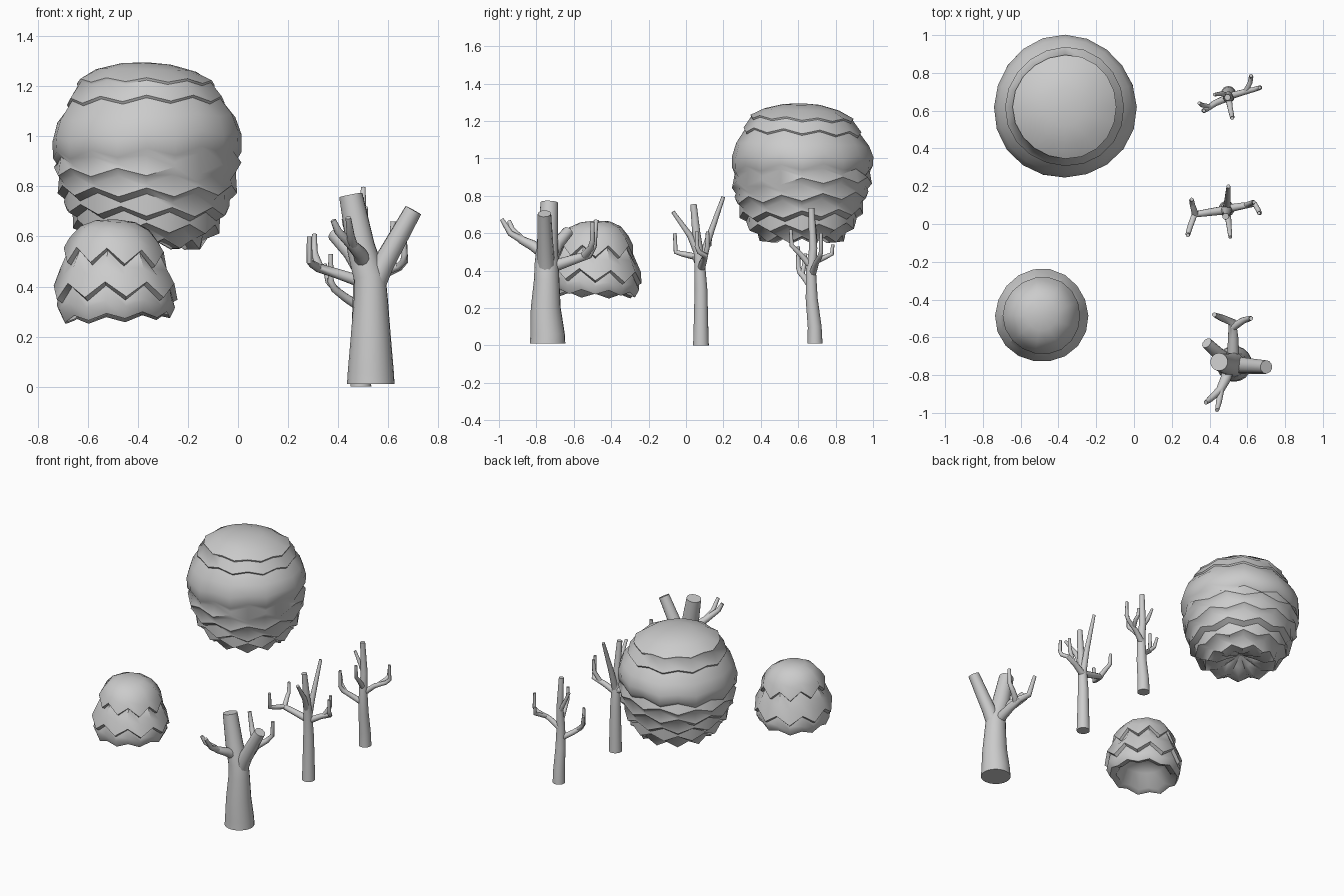
import bpy, bmesh, math
from mathutils import Vector


def finish(bm, name, angle):
    bmesh.ops.recalc_face_normals(bm, faces=bm.faces[:])
    me = bpy.data.meshes.new(name)
    bm.to_mesh(me)
    bm.free()
    ob = bpy.data.objects.new(name, me)
    bpy.context.collection.objects.link(ob)
    bpy.ops.object.select_all(action='DESELECT')
    ob.select_set(True)
    bpy.context.view_layer.objects.active = ob
    bpy.ops.object.shade_smooth_by_angle(angle=math.radians(angle))
    return ob


def bridge(bm, a, b):
    n = len(a)
    for i in range(n):
        bm.faces.new((a[i], a[(i + 1) % n], b[(i + 1) % n], b[i]))


def tube(bm, points, sides):
    """Capped tapered limb through (x, y, z, radius) points."""
    P = [Vector(p[:3]) for p in points]
    rings = []
    u = Vector((1, 0.37, 0.1))
    for i, p in enumerate(P):
        if i == 0:
            t = (P[1] - p).normalized()
            if p.z < 0.05:
                t = Vector((0, 0, 1))
        elif i == len(P) - 1:
            t = (p - P[i - 1]).normalized()
        else:
            t = ((P[i + 1] - p).normalized() + (p - P[i - 1]).normalized()).normalized()
        u = u - t * u.dot(t)
        if u.length < 0.15:
            u = t.orthogonal()
        u.normalize()
        v = t.cross(u)
        r = points[i][3]
        rings.append([bm.verts.new(p + r * (u * math.cos(a) + v * math.sin(a)))
                      for a in (2 * math.pi * k / sides for k in range(sides))])
    for a, b in zip(rings, rings[1:]):
        bridge(bm, a, b)
    bm.faces.new(rings[0])
    bm.faces.new(rings[-1])


def tree(name, limbs):
    bm = bmesh.new()
    for i, limb in enumerate(limbs):
        tube(bm, limb, 20 if i == 0 else 10)
    finish(bm, name, 50)


def canopy(name, cx, cy, profile, zigs, lean):
    """Leaf tiers: rings of (radius, z, zigzag height, zigzag phase)."""
    bm = bmesh.new()
    n = zigs * 2
    rings = []
    for r, z, amp, ph in profile[1:-1]:
        ring = []
        for k in range(n):
            a = 2 * math.pi * k / n
            s = 1 if (k + ph) % 2 else -1
            rr = r * (1 + 0.012 * math.sin(3 * a + 9 * z))
            # each tier tips a little differently
            zz = z + s * amp + lean * r * math.sin(a + 8 * z)
            ring.append(bm.verts.new((cx + rr * math.cos(a), cy + rr * math.sin(a), zz)))
        rings.append(ring)
    for a, b in zip(rings, rings[1:]):
        bridge(bm, a, b)
    for ring, end in ((rings[0], profile[0]), (rings[-1], profile[-1])):
        c = bm.verts.new((cx, cy, end[1]))
        for k in range(n):
            bm.faces.new((c, ring[k], ring[(k + 1) % n]))
    finish(bm, name, 50)


# Large round canopy
canopy("large_canopy", -0.365, 0.62, [
    (0, 1.295, 0, 0), (0.10, 1.288, 0, 0), (0.20, 1.262, 0, 0), (0.275, 1.215, .008, 0),
    (0.272, 1.205, .008, 0), (0.315, 1.14, .012, 0), (0.309, 1.13, .012, 0),
    (0.355, 1.07, .005, 0), (0.378, 1.00, .01, 0), (0.376, .94, .016, 0), (0.360, .915, .016, 0),
    (0.374, .87, .016, 1), (0.352, .84, .016, 1),
    (0.358, .79, .018, 0), (0.330, .765, .018, 0),
    (0.330, .71, .018, 1), (0.295, .69, .018, 1),
    (0.292, .64, .018, 0), (0.245, .62, .018, 0),
    (0.225, .575, .018, 1), (0.16, .565, .012, 1), (0.09, .60, .008, 1), (0, .635, 0, 0)], 10, 0.04)

# Small bushy canopy with three skirts and a hollow underside
canopy("small_canopy", -0.488, -0.485, [
    (0, .668, 0, 0), (0.08, .66, 0, 0), (0.14, .63, .003, 0), (0.182, .575, .01, 0),
    (0.205, .515, .030, 0), (0.188, .505, .030, 0),
    (0.220, .45, .015, 0), (0.247, .375, .030, 0), (0.225, .362, .030, 0),
    (0.236, .32, .012, 0), (0.215, .275, .012, 0), (0.175, .285, .01, 0),
    (0.13, .37, 0, 0), (0, .42, 0, 0)], 9, 0.06)

# Thick forked tree
tree("thick_tree", [
    [(.53, -.74, .01, .095), (.53, -.74, .06, .092), (.53, -.75, .2, .08), (.53, -.745, .35, .068),
     (.525, -.745, .44, .064), (.49, -.74, .56, .056), (.45, -.73, .765, .047)],
    [(.53, -.745, .38, .05), (.58, -.75, .49, .044), (.70, -.757, .705, .036)],
    [(.51, -.73, .44, .036), (.45, -.69, .54, .034), (.385, -.63, .61, .030)],
    [(.525, -.72, .42, .034), (.525, -.60, .46, .027), (.52, -.52, .485, .022),
     (.46, -.495, .53, .018), (.425, -.48, .67, .012)],
    [(.525, -.545, .48, .022), (.58, -.51, .52, .017), (.615, -.50, .56, .014), (.62, -.50, .66, .011)],
    [(.50, -.77, .50, .032), (.485, -.82, .535, .028), (.455, -.88, .565, .022),
     (.40, -.93, .62, .016), (.38, -.945, .665, .011)],
    [(.46, -.87, .56, .02), (.45, -.94, .60, .016), (.44, -.985, .675, .011)]])

# Slim tree in the middle
tree("middle_tree", [
    [(.49, .08, 0, .042), (.49, .08, .1, .039), (.49, .08, .3, .034), (.49, .072, .46, .028),
     (.49, .055, .6, .022), (.485, .04, .755, .017)],
    [(.49, .08, .43, .022), (.495, .12, .57, .018), (.5, .2, .795, .010)],
    [(.49, .06, .50, .02), (.5, .02, .59, .016), (.51, -.07, .715, .010)],
    [(.49, .075, .42, .024), (.40, .062, .45, .02), (.32, .05, .475, .018),
     (.295, -.02, .49, .015), (.285, -.055, .50, .013), (.285, -.06, .6, .010)],
    [(.325, .05, .475, .018), (.31, .10, .52, .014), (.305, .125, .54, .013), (.305, .13, .61, .010)],
    [(.49, .08, .41, .022), (.57, .095, .455, .018), (.64, .105, .48, .015),
     (.66, .07, .50, .013), (.665, .058, .53, .012), (.662, .058, .61, .009)],
    [(.59, .098, .46, .015), (.63, .115, .53, .013), (.635, .115, .61, .009)]])

# Slim tree at the back
tree("back_tree", [
    [(.50, .69, .01, .040), (.50, .688, .1, .037), (.50, .672, .25, .032), (.50, .668, .4, .027),
     (.50, .68, .52, .022), (.495, .67, .735, .016)],
    [(.50, .67, .31, .02), (.43, .64, .355, .017), (.385, .61, .39, .015),
     (.37, .60, .42, .013), (.37, .60, .53, .009)],
    [(.40, .62, .38, .014), (.36, .63, .42, .012), (.345, .64, .49, .009)],
    [(.50, .67, .42, .018), (.51, .61, .49, .014), (.52, .565, .535, .012), (.52, .56, .62, .009)],
    [(.50, .675, .38, .02), (.57, .695, .44, .016), (.645, .715, .475, .013),
     (.668, .722, .50, .012), (.665, .722, .60, .009)],
    [(.59, .70, .45, .014), (.615, .75, .475, .013), (.62, .78, .49, .012), (.62, .785, .54, .009)],
    [(.50, .68, .5, .016), (.465, .69, .56, .013), (.425, .685, .65, .009)]])
